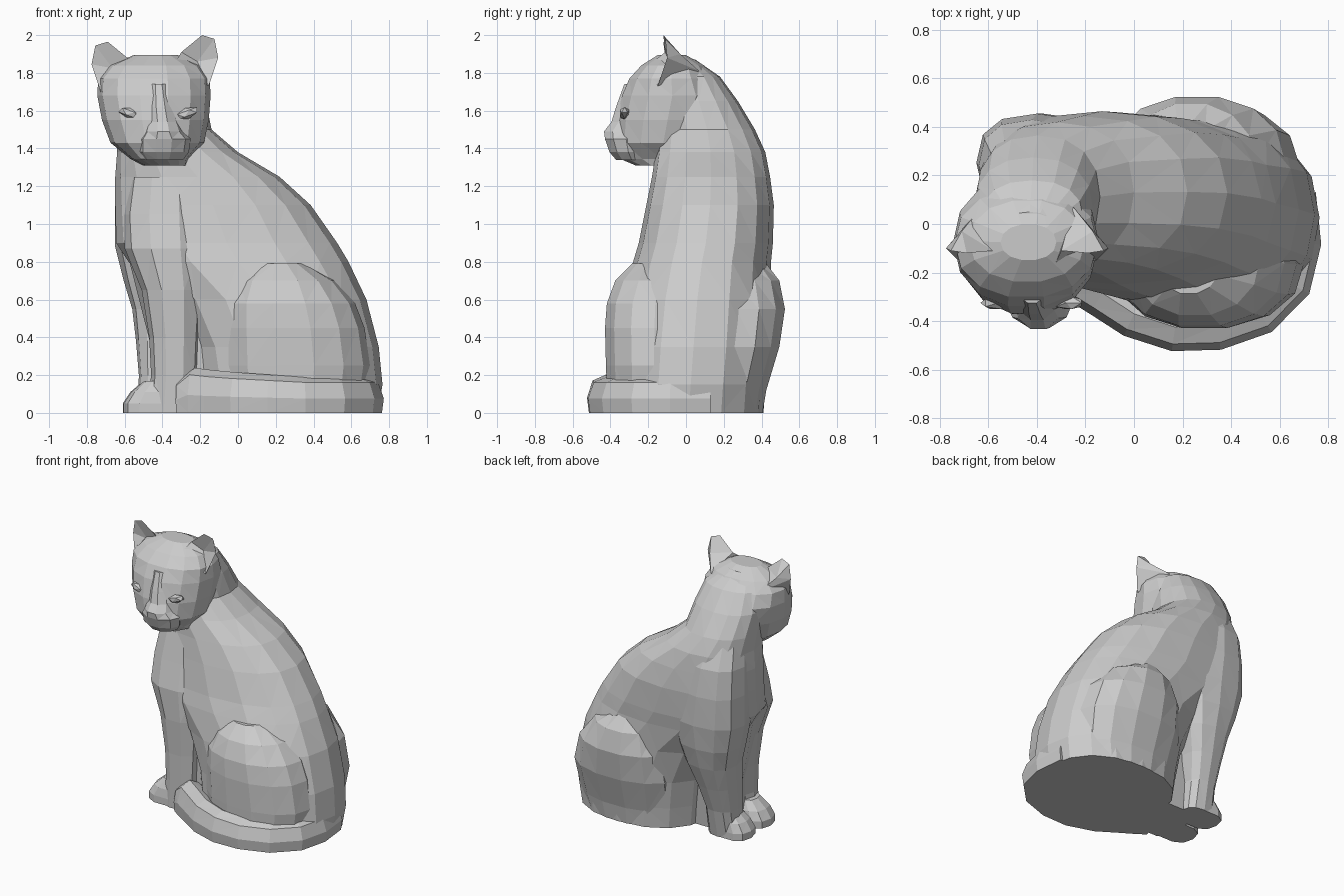
import bpy, bmesh
from math import cos, sin, pi
from mathutils import Vector, Matrix


def finish(name, bm):
    bmesh.ops.triangulate(bm, faces=[f for f in bm.faces if len(f.verts) == 4])
    bmesh.ops.recalc_face_normals(bm, faces=bm.faces)
    me = bpy.data.meshes.new(name)
    bm.to_mesh(me)
    bm.free()
    ob = bpy.data.objects.new(name, me)
    bpy.context.collection.objects.link(ob)
    return ob


def skin(name, rings):
    """Bridge equal-length rings of points and cap the ends."""
    bm = bmesh.new()
    vs = [[bm.verts.new(p) for p in r] for r in rings]
    n = len(vs[0])
    for a, b in zip(vs, vs[1:]):
        for i in range(n):
            j = (i + 1) % n
            bm.faces.new((a[i], a[j], b[j], b[i]))
    bm.faces.new(vs[0])
    bm.faces.new(vs[-1])
    return finish(name, bm)


def loft(name, secs, n=14, power=2.3):
    """Stack rounded sections given as (z, x0, x1, y0, y1)."""
    rings = []
    for z, x0, x1, y0, y1 in secs:
        ring = []
        for i in range(n):
            a = 2 * pi * i / n
            c, s = cos(a), sin(a)
            px = abs(c) ** (2 / power) * (1 if c > 0 else -1)
            py = abs(s) ** (2 / power) * (1 if s > 0 else -1)
            ring.append(((x0 + x1) / 2 + px * (x1 - x0) / 2,
                         (y0 + y1) / 2 + py * (y1 - y0) / 2, z))
        rings.append(ring)
    return skin(name, rings)


def blob(name, loc, size, tilt=0, sub=2):
    bm = bmesh.new()
    bmesh.ops.create_icosphere(bm, subdivisions=sub, radius=1)
    m = Matrix.Translation(loc) @ Matrix.Rotation(tilt, 4, 'Y') @ Matrix.Diagonal((*size, 1))
    bmesh.ops.transform(bm, matrix=m, verts=bm.verts)
    return finish(name, bm)


# Torso and neck
loft("torso", [
    (0, -.2, .74, -.38, .41), (.15, -.22, .765, -.37, .42), (.35, -.25, .745, -.36, .44),
    (.6, -.36, .68, -.33, .45), (.8, -.58, .585, -.28, .45), (.9, -.645, .525, -.25, .46),
    (1.1, -.65, .385, -.21, .465), (1.25, -.65, .22, -.18, .445), (1.38, -.64, .0, -.16, .42),
    (1.5, -.65, -.14, -.14, .365), (1.65, -.66, -.17, -.14, .275), (1.78, -.63, -.21, -.12, .18),
    (1.87, -.53, -.33, -.1, .05)], n=16)

# Haunches
loft("haunch_right", [
    (0, -.06, .66, -.42, .1), (.25, -.09, .7, -.43, .1), (.45, -.09, .67, -.435, .1),
    (.58, -.08, .62, -.425, .1), (.7, -.02, .52, -.38, .1), (.79, .09, .36, -.29, 0)], power=2.15)
loft("haunch_left", [
    (0, -.06, .62, 0, .41), (.12, -.09, .66, 0, .43), (.35, -.12, .68, 0, .5),
    (.55, -.1, .62, 0, .53), (.7, -.03, .5, 0, .5), (.79, .08, .34, 0, .43)], power=2.15)

# Forelegs, running up into the shoulders
loft("foreleg_right", [
    (0, -.48, -.21, -.24, -.02), (.2, -.46, -.21, -.245, -.01), (.4, -.47, -.2, -.25, .02),
    (.65, -.51, -.18, -.265, .06), (.87, -.6, -.165, -.265, .1), (1.05, -.61, -.17, -.22, .2),
    (1.25, -.58, -.19, -.17, .2)], n=10)
loft("foreleg_left", [
    (0, -.53, -.3, .02, .23), (.2, -.525, -.3, .03, .27), (.38, -.54, -.26, .04, .33),
    (.55, -.56, -.2, .05, .39), (.7, -.605, -.15, .05, .43), (.88, -.65, -.1, .05, .455),
    (1.1, -.65, -.15, .05, .455), (1.3, -.64, -.2, .05, .43), (1.45, -.61, -.25, .05, .36)],
    n=12, power=2.5)

# Fill between the legs and under the belly
loft("chest_underside", [(0, -.45, .1, -.17, .15), (.35, -.46, .1, -.17, .18),
                         (.9, -.6, .1, -.17, .3)], n=10, power=3)

# Forepaws
for name, x0, x1, y0, y1, h in [("forepaw_right", -.605, -.32, -.23, 0, .17),
                                ("forepaw_left", -.61, -.36, .01, .23, .17)]:
    loft(name, [(0, x0, x1, y0, y1), (.05, x0, x1, y0, y1),
                (h * .65, x0 + .04, x1, y0 + .01, y1 - .01),
                (h, x0 + .11, x1 - .02, y0 + .04, y1 - .04)], n=10, power=2.6)

# Tail wrapped around the right side, resting on the ground
path = [Vector(p) for p in [(.65, .12), (.672, -.08), (.635, -.24), (.515, -.36), (.34, -.42),
                            (.17, -.425), (0, -.37), (-.13, -.285), (-.23, -.225), (-.32, -.21)]]
rings = []
for i, p in enumerate(path):
    t = (path[min(i + 1, len(path) - 1)] - path[max(i - 1, 0)]).normalized()
    side = Vector((-t.y, t.x))
    top = .19 + .06 * max(0, i - 4) / 5
    w = .1
    if i == len(path) - 1:
        top, w = .17, .06
    prof = [(-.9, 0), (-1, .4), (-.7, .85), (0, 1), (.7, .85), (1, .4), (.9, 0)]
    rings.append([(*(p + side * u * w), v * top) for u, v in prof])
skin("tail", rings)

# Head
loft("head", [
    (1.31, -.5, -.27, -.27, .05), (1.345, -.57, -.26, -.355, .1), (1.43, -.675, -.18, -.38, .14),
    (1.55, -.72, -.155, -.375, .18), (1.68, -.745, -.145, -.345, .2), (1.77, -.74, -.15, -.305, .15),
    (1.84, -.68, -.2, -.24, .1), (1.895, -.55, -.32, -.15, .0)], n=14, power=2.15)

# Muzzle, nose bridge and eyes
loft("muzzle", [
    (1.34, -.5, -.29, -.375, -.2), (1.38, -.53, -.26, -.41, -.2), (1.45, -.53, -.25, -.435, -.2),
    (1.49, -.5, -.29, -.44, -.2), (1.54, -.49, -.31, -.4, -.2), (1.62, -.49, -.33, -.375, -.2),
    (1.74, -.48, -.36, -.33, -.2)], n=10, power=1.9)
for side, x, tilt in [("right", -.27, -.35), ("left", -.57, .35)]:
    blob("eye_" + side, (x, -.325, 1.585), (.07, .03, .03), tilt, 1)

# Ears with hollow fronts
rim = [(-.34, -.2, 1.84), (-.3, -.11, 1.91), (-.19, -.12, 2.0), (-.125, -.11, 1.98),
       (-.105, -.1, 1.88), (-.155, -.15, 1.73)]
for side, flip in [("right", False), ("left", True)]:
    bm = bmesh.new()
    v = [bm.verts.new((-.88 - x, y, z - .035) if flip else (x, y, z))
         for x, y, z in rim + [(-.215, -.09, 1.86), (-.25, .07, 1.81), (-.17, -.03, 1.9)]]
    for i in range(6):
        bm.faces.new((v[i], v[(i + 1) % 6], v[6]))
    # outer shell: upper fan to the back ridge, lower fan to the base
    for a, b, c in [(1, 2, 8), (2, 3, 8), (3, 4, 8), (4, 7, 8), (7, 1, 8),
                    (0, 1, 7), (4, 5, 7), (5, 0, 7)]:
        bm.faces.new((v[a], v[b], v[c]))
    finish("ear_" + side, bm)
